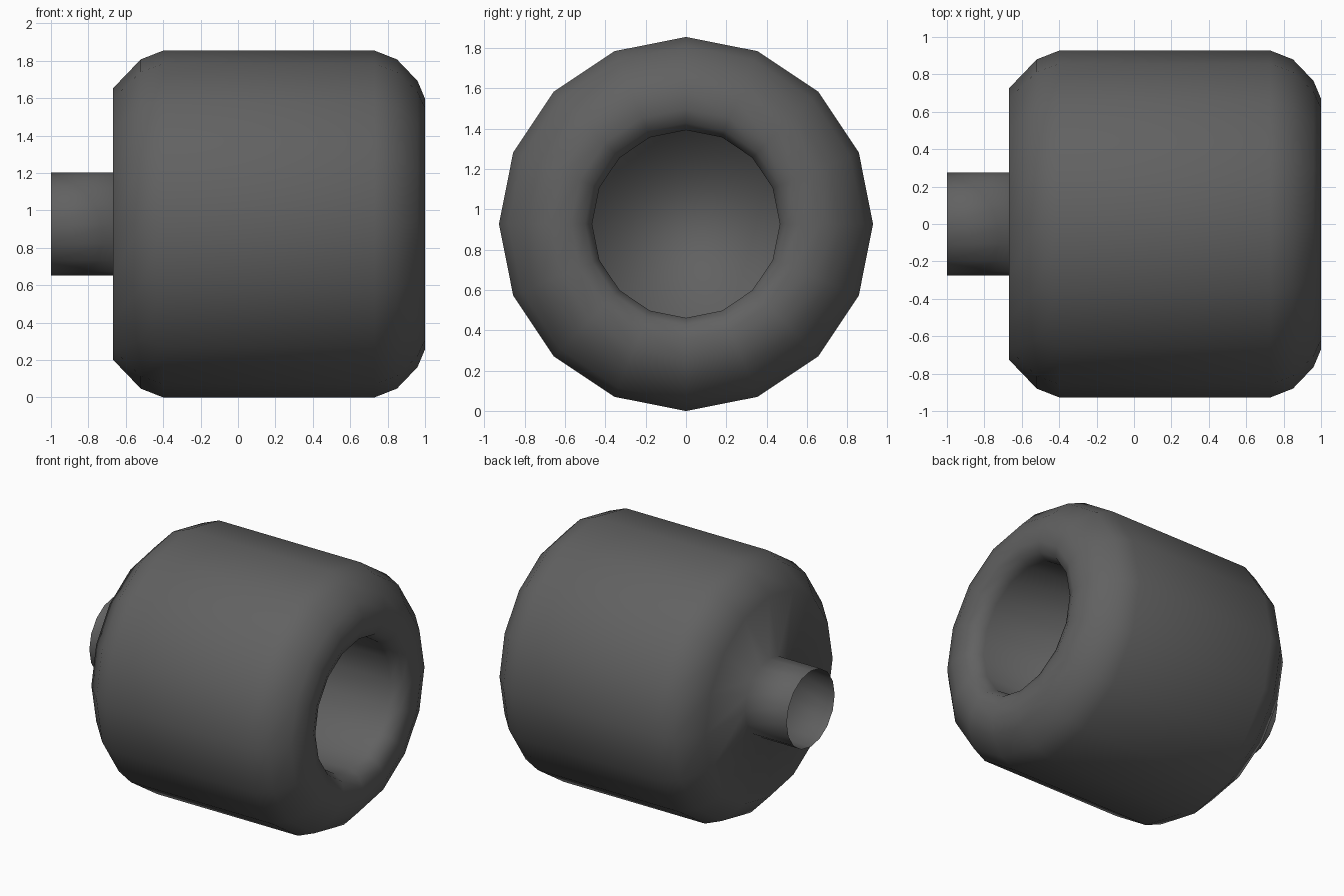
import bpy
import bmesh
from math import sin, cos, tau

cube = bpy.data.objects.get("Cube")
if cube:
    bpy.data.objects.remove(cube, do_unlink=True)

SIDES = 16
RADIUS = 0.927

# One dark grey for everything
grey = bpy.data.materials.new("dark_grey")
grey.use_nodes = True
colour = (0.12, 0.12, 0.12, 1)
grey.diffuse_color = colour
grey.node_tree.nodes["Principled BSDF"].inputs["Base Color"].default_value = colour

# Profile along the x axis as (x, radius)
pipe = [(-1, 0.275), (-0.667, 0.275)]
shell = [(-0.667, 0.727), (-0.52, 0.88), (-0.4, RADIUS),
         (0.73, RADIUS), (0.85, 0.88), (0.96, 0.765), (1, 0.67)]
lip = [(1, 0.57), (0.97, 0.5), (0.9, 0.465)]
socket = [(0, 0.465)]


def lathe(name, profile):
    """Spin a profile round the x axis, open at the start and capped at the end."""
    bm = bmesh.new()
    rings = []
    for x, r in profile:
        rings.append([bm.verts.new((x, r * sin(tau * k / SIDES),
                                    RADIUS + r * cos(tau * k / SIDES)))
                      for k in range(SIDES)])
    for a, b in zip(rings, rings[1:]):
        for k in range(SIDES):
            n = (k + 1) % SIDES
            bm.faces.new((a[k], b[k], b[n], a[n]))
    bm.faces.new(rings[-1][::-1])
    for face in bm.faces:
        face.smooth = True
    mesh = bpy.data.meshes.new(name)
    bm.to_mesh(mesh)
    bm.free()
    mesh.materials.append(grey)
    obj = bpy.data.objects.new(name, mesh)
    bpy.context.collection.objects.link(obj)
    return obj


# Hollow pipe, rounded drum, rolled lip and blind socket in one smooth shell
lathe("drum_with_pipe", pipe + shell + lip + socket)
